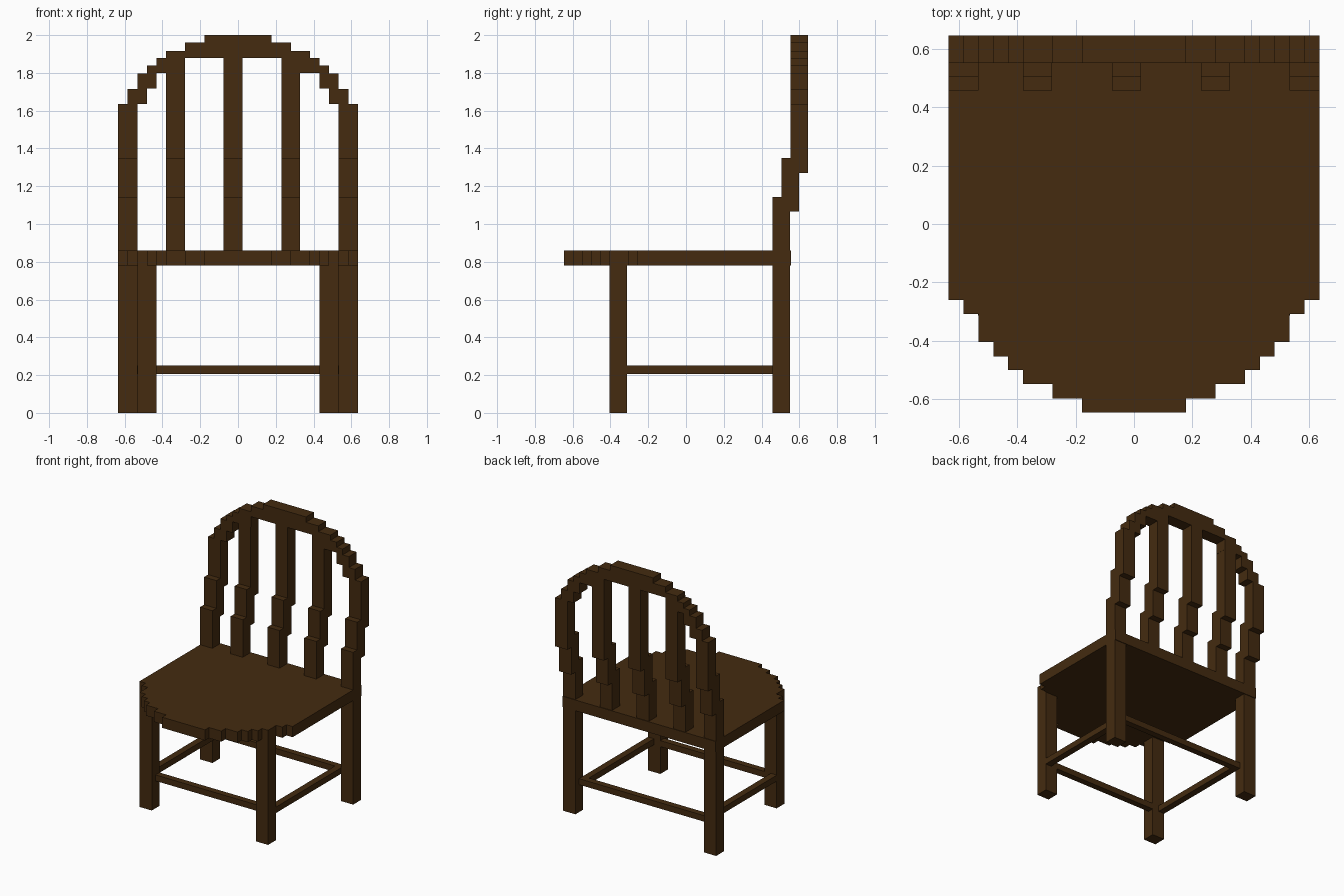
import bpy, bmesh

if "Cube" in bpy.data.objects:
    bpy.data.objects.remove(bpy.data.objects["Cube"])

wood = bpy.data.materials.new("dark brown wood")
wood.diffuse_color = (0.058, 0.024, 0.005, 1)
wood.use_nodes = True
wood.node_tree.nodes["Principled BSDF"].inputs["Base Color"].default_value = wood.diffuse_color


def finish(name, bm):
    bmesh.ops.recalc_face_normals(bm, faces=bm.faces[:])
    me = bpy.data.meshes.new(name)
    bm.to_mesh(me)
    bm.free()
    me.materials.append(wood)
    ob = bpy.data.objects.new(name, me)
    bpy.context.collection.objects.link(ob)
    return ob


def prism(name, points, depth):
    """Extrude a closed 3D outline along the depth vector."""
    bm = bmesh.new()
    face = bm.faces.new([bm.verts.new(p) for p in points])
    ext = bmesh.ops.extrude_face_region(bm, geom=[face])
    verts = [g for g in ext["geom"] if isinstance(g, bmesh.types.BMVert)]
    bmesh.ops.translate(bm, verts=verts, vec=depth)
    if not any(len(e.link_faces) > 2 for e in bm.edges) and not face.is_valid:
        bm.faces.new([bm.verts[i] for i in range(len(points))])
    return finish(name, bm)


def box(name, x0, x1, y0, y1, z0, z1):
    return prism(name, [(x0, y0, z0), (x1, y0, z0), (x1, y1, z0), (x0, y1, z0)],
                 (0, 0, z1 - z0))


def stairs(steps):
    """Corners of a stepped line from (x limit, level) pairs, centre outward."""
    pts = []
    for i, (x, v) in enumerate(steps):
        pts.append((x, v))
        if i + 1 < len(steps):
            pts.append((x, steps[i + 1][1]))
    return pts


def mirrored(half):
    return [(-x, v) for x, v in reversed(half)] + half


# Seat with a stepped round front
front = stairs([(.178, -.645), (.28, -.598), (.38, -.548), (.432, -.5), (.482, -.453),
                (.533, -.405), (.584, -.308), (.635, -.26)]) + [(.635, .555)]
prism("seat", [(x, y, .78) for x, y in mirrored(front)], (0, 0, .08))

# Stepped arch, including the upper ends of the side posts
outer = stairs([(.178, 2.0), (.28, 1.96), (.38, 1.917), (.432, 1.878), (.482, 1.84),
                (.533, 1.797), (.584, 1.715), (.635, 1.635)]) + [(.635, 1.27)]
inner = stairs([(.28, 1.88), (.432, 1.8), (.482, 1.718), (.533, 1.635)]) + [(.533, 1.27)]
outline = mirrored(outer) + mirrored(inner)[::-1]
prism("back_arch", [(x, .552, z) for x, z in outline], (0, .093, 0))


# Back uprights lean backward in three steps
def upright(name, x0, x1, top):
    side = [(.458, .86), (.55, .86), (.55, 1.065), (.598, 1.065), (.598, 1.27)]
    if top:
        side += [(.645, 1.27), (.645, top), (.552, top), (.552, 1.35)]
    else:
        side += [(.598, 1.35), (.505, 1.35)]
    if top:
        side += [(.505, 1.35)]
    side += [(.505, 1.142), (.458, 1.142)]
    prism(name, [(x0, y, z) for y, z in side], (x1 - x0, 0, 0))


for i, x in enumerate((-.381, -.076, .229)):
    upright(f"back_slat_{i + 1}", x, x + .1, 1.89)

# Posts, legs and side stretchers on both sides
for s, tag in ((-1, "left"), (1, "right")):
    def span(a, b):
        return sorted((s * a, s * b))
    upright(f"back_post_{tag}", *span(.533, .635), None)
    box(f"back_leg_{tag}", *span(.533, .635), .458, .55, 0, .78)
    box(f"front_leg_{tag}", *span(.432, .533), -.405, -.313, 0, .78)
    box(f"side_stretcher_{tag}", *span(.485, .535), -.313, .46, .205, .25)

# Front and back stretchers
box("front_stretcher", -.432, .432, -.36, -.313, .205, .25)
box("back_stretcher", -.533, .533, .458, .505, .205, .25)
